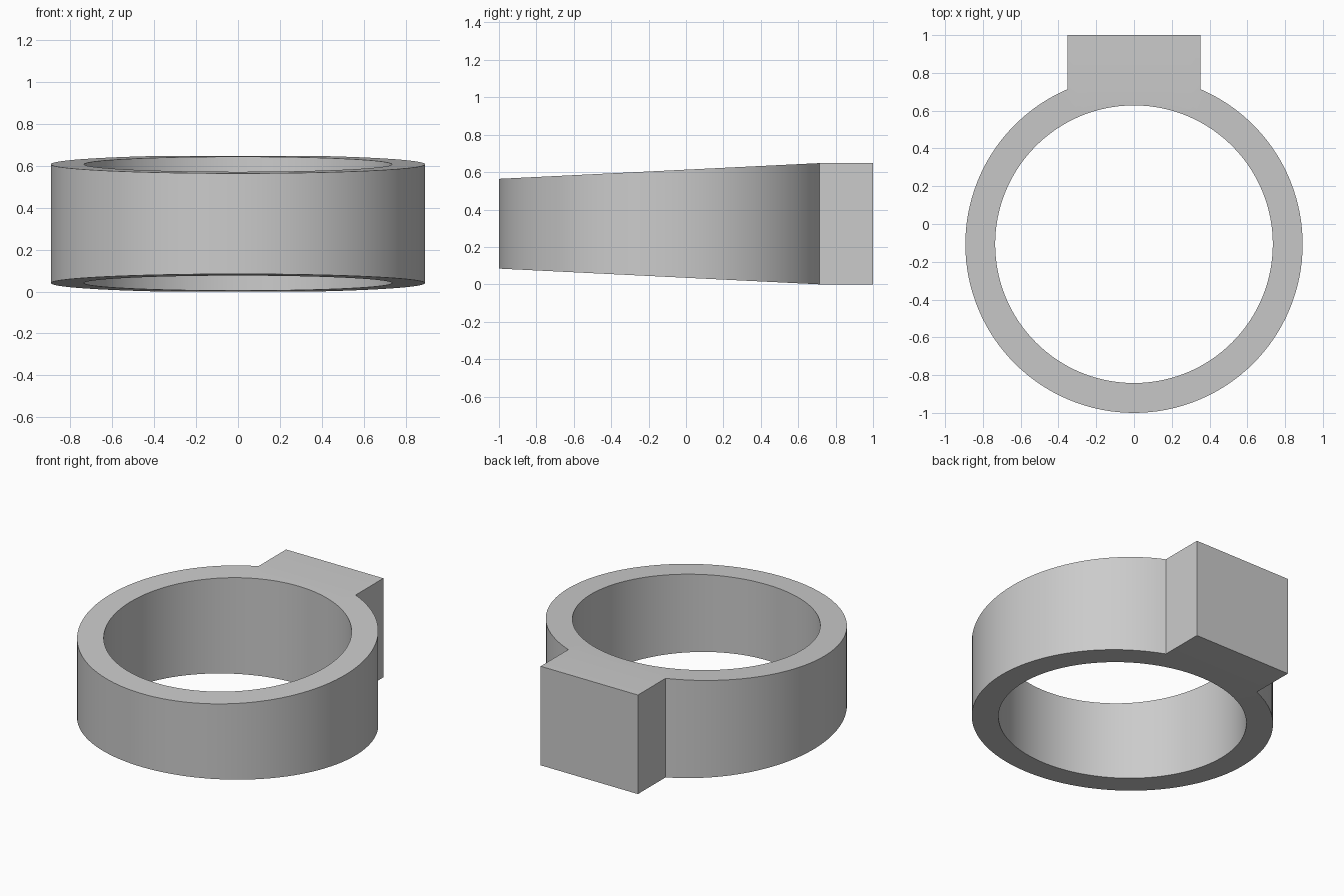
import bpy, bmesh
from math import sin, cos, asin, pi, radians

cube = bpy.data.objects.get("Cube")
if cube:
    bpy.data.objects.remove(cube, do_unlink=True)

OUTER, INNER, CENTRE_Y = 0.893, 0.735, -0.107
HALF_BLOCK, BACK_Y = 0.352, 1.0
HEIGHT, FRONT_LIFT = 0.648, 0.084
CORNER = asin(HALF_BLOCK / OUTER)
CHORD = OUTER * cos(CORNER)
FLAT_Y = CENTRE_Y + CHORD
BLOCK_STEPS, BAND_STEPS = 16, 112

mat = bpy.data.materials.new("light grey")
mat.use_nodes = True
colour = (0.6, 0.6, 0.6, 1)
mat.diffuse_color = colour
mat.node_tree.nodes["Principled BSDF"].inputs["Base Color"].default_value = colour

# Angles measured from the back; the first steps span the block
angles = [-CORNER + 2 * CORNER * i / BLOCK_STEPS for i in range(BLOCK_STEPS)]
angles += [CORNER + (2 * pi - 2 * CORNER) * i / BAND_STEPS for i in range(BAND_STEPS)]

bm = bmesh.new()


def station(a, on_block):
    """Four corners of the band's section: outer and inner, bottom and top."""
    corners = []
    for r in (CHORD / cos(a) if on_block else OUTER, INNER):
        x, y = r * sin(a), CENTRE_Y + r * cos(a)
        lift = FRONT_LIFT * (FLAT_Y - y) / (FLAT_Y + 1)
        corners += [bm.verts.new((x, y, lift)), bm.verts.new((x, y, HEIGHT - lift))]
    return corners


# Tapered band
rows = [station(a, i <= BLOCK_STEPS) for i, a in enumerate(angles)]
block_walls = []
for i, (ob, ot, ib, it) in enumerate(rows):
    nob, not_, nib, nit = rows[(i + 1) % len(rows)]
    wall = bm.faces.new((ob, nob, not_, ot))
    bm.faces.new((ot, not_, nit, it))
    bm.faces.new((it, nit, nib, ib))
    bm.faces.new((ib, nib, nob, ob))
    if i < BLOCK_STEPS:
        block_walls.append(wall)

# Rectangular block pulled straight out of the back of the band
result = bmesh.ops.extrude_face_region(bm, geom=block_walls)
for v in result["geom"]:
    if isinstance(v, bmesh.types.BMVert):
        v.co.y = BACK_Y
bmesh.ops.delete(bm, geom=[f for f in block_walls if f.is_valid], context="FACES_ONLY")
bmesh.ops.recalc_face_normals(bm, faces=bm.faces)

mesh = bpy.data.meshes.new("ring_band")
bm.to_mesh(mesh)
bm.free()
mesh.materials.append(mat)
ring = bpy.data.objects.new("ring_band_with_block", mesh)
bpy.context.collection.objects.link(ring)

bpy.ops.object.select_all(action="DESELECT")
ring.select_set(True)
bpy.context.view_layer.objects.active = ring
bpy.ops.object.shade_smooth_by_angle(angle=radians(20))
